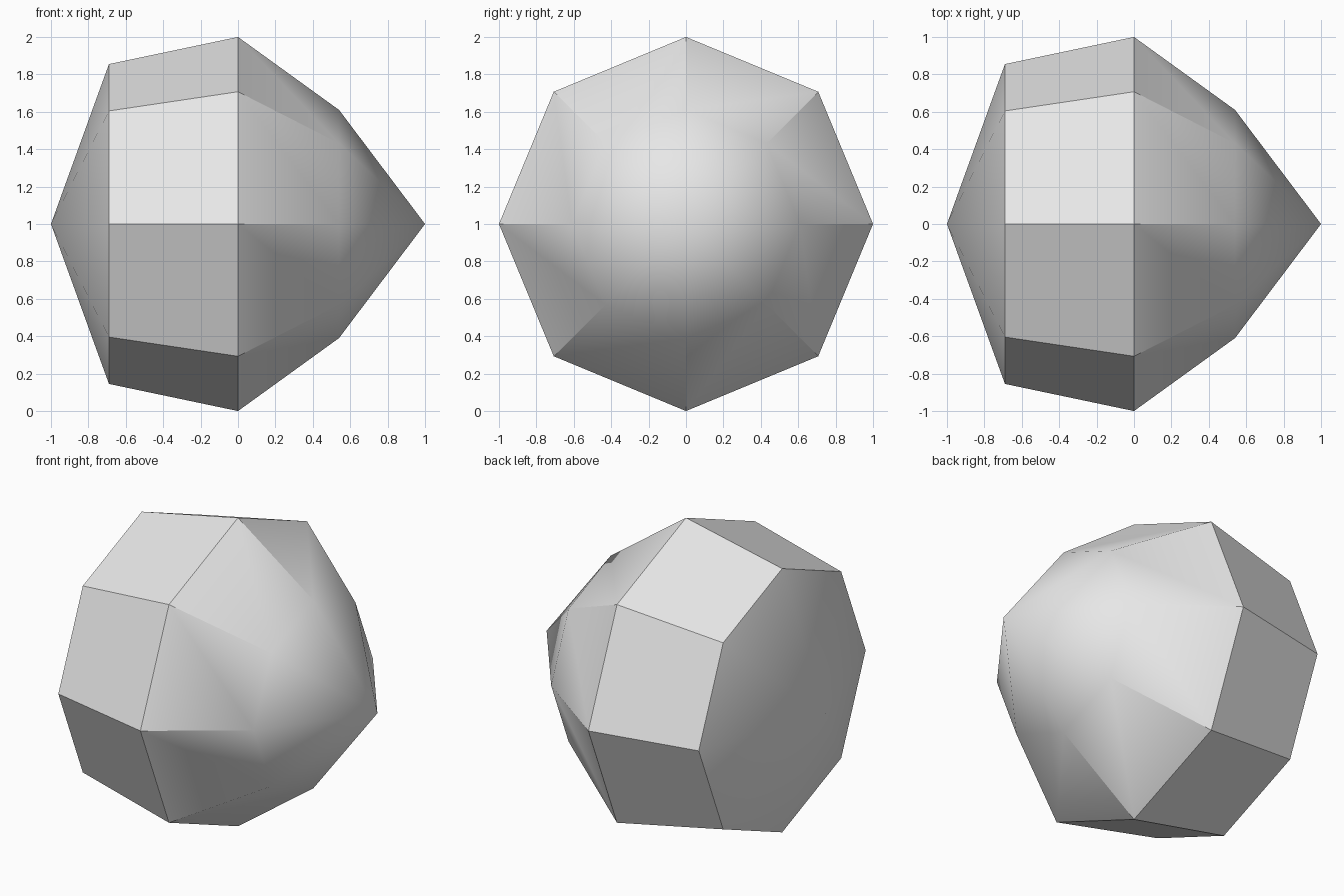
import bpy, bmesh, math
from mathutils import Vector

# Remove the default cube
cube = bpy.data.objects.get("Cube")
if cube:
    bpy.data.objects.remove(cube, do_unlink=True)

# Plain grey material
grey = bpy.data.materials.new("light_grey")
grey.use_nodes = True
colour = (0.8, 0.8, 0.8, 1.0)
grey.diffuse_color = colour
grey.node_tree.nodes["Principled BSDF"].inputs["Base Color"].default_value = colour

# Outline from the blunt end to the pointed end: (x, radius)
SIDES = 8
PROFILE = [(-1, 0), (-0.69, 0.855), (0, 1), (0.54, 0.61), (1, 0)]

# Spin the outline around the x axis to form the faceted body
bm = bmesh.new()
verts = [bm.verts.new((x, 0, r)) for x, r in PROFILE]
edges = [bm.edges.new(pair) for pair in zip(verts, verts[1:])]
bmesh.ops.spin(bm, geom=verts + edges, cent=(0, 0, 0), axis=(1, 0, 0),
               angle=math.tau, steps=SIDES)
bmesh.ops.remove_doubles(bm, verts=bm.verts[:], dist=0.001)
bmesh.ops.recalc_face_normals(bm, faces=bm.faces[:])
bmesh.ops.translate(bm, verts=bm.verts[:], vec=Vector((0, 0, 1)))

mesh = bpy.data.meshes.new("faceted_body")
bm.to_mesh(mesh)
bm.free()
mesh.materials.append(grey)
body = bpy.data.objects.new("faceted_body", mesh)
bpy.context.collection.objects.link(body)

# Smooth the shallow edges, keep the steep ones crisp
bpy.ops.object.select_all(action="DESELECT")
body.select_set(True)
bpy.context.view_layer.objects.active = body
bpy.ops.object.shade_smooth_by_angle(angle=math.radians(30))
